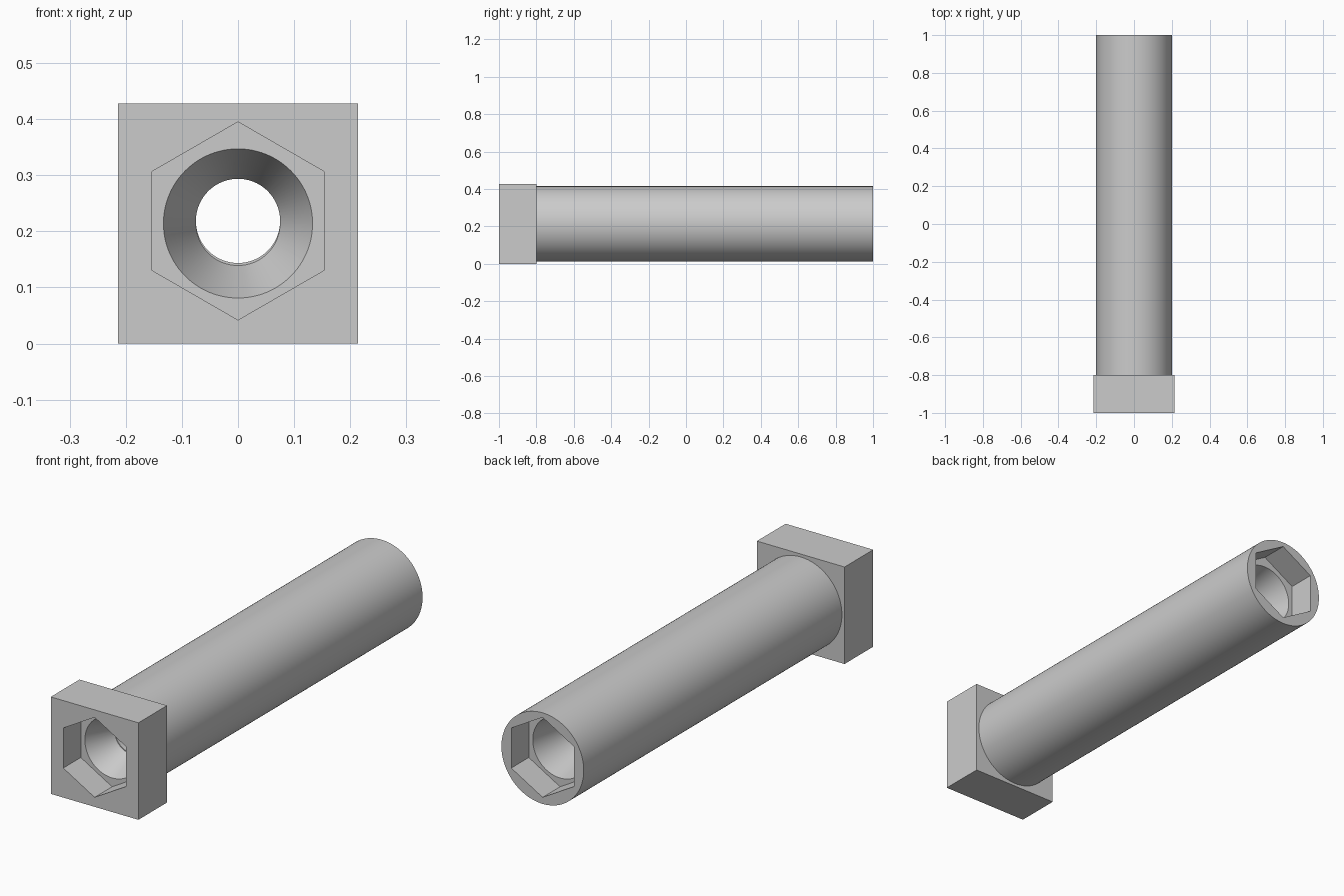
import bpy
import math

cube = bpy.data.objects.get("Cube")
if cube:
    bpy.data.objects.remove(cube, do_unlink=True)

grey = bpy.data.materials.new("plain grey")
grey.use_nodes = True
colour = (0.6, 0.6, 0.6, 1)
grey.diffuse_color = colour
grey.node_tree.nodes["Principled BSDF"].inputs["Base Color"].default_value = colour

AXIS_Z = 0.214      # centre of head, shaft and tapers
BORE_Z = 0.2185     # centre of hex sockets and through hole


def tube(name, y0, y1, r0, r1, z, sides=96):
    """Solid of revolution along y, radius r0 at y0 and r1 at y1."""
    bpy.ops.mesh.primitive_cone_add(
        vertices=sides, radius1=r0, radius2=r1, depth=y1 - y0,
        location=(0, (y0 + y1) / 2, z), rotation=(-math.pi / 2, 0, 0))
    obj = bpy.context.object
    obj.name = name
    bpy.ops.object.transform_apply(location=True, rotation=True, scale=True)
    obj.data.materials.append(grey)
    return obj


def combine(target, tool, operation):
    mod = target.modifiers.new(tool.name, 'BOOLEAN')
    mod.operation = operation
    mod.solver = 'EXACT'
    mod.object = tool
    tool.hide_render = True
    bpy.context.view_layer.objects.active = target
    bpy.ops.object.modifier_apply(modifier=mod.name)
    bpy.data.objects.remove(tool, do_unlink=True)


# Round shaft joined to the square head
body = tube("socketed_shaft", -0.9, 1.0, 0.201, 0.201, AXIS_Z)
bpy.ops.mesh.primitive_cube_add(size=1, location=(0, -0.9, AXIS_Z))
head = bpy.context.object
head.name = "square_head"
head.scale = (0.428, 0.2, 0.428)
bpy.ops.object.transform_apply(location=True, rotation=True, scale=True)
head.data.materials.append(grey)
combine(body, head, 'UNION')

# Hex sockets at both ends, point up
for name, y0, y1 in (("front_socket", -1.1, -0.878), ("back_socket", 0.878, 1.1)):
    combine(body, tube(name, y0, y1, 0.1765, 0.1765, BORE_Z, 6), 'DIFFERENCE')

# Tapers narrowing inward from each socket floor, and the through hole
combine(body, tube("front_taper", -0.898, -0.75, 0.142, 0.075, AXIS_Z), 'DIFFERENCE')
combine(body, tube("back_taper", 0.62, 0.898, 0.075, 0.138, AXIS_Z), 'DIFFERENCE')
combine(body, tube("through_hole", -1.2, 1.2, 0.075, 0.075, BORE_Z), 'DIFFERENCE')

# Smooth round walls, sharp edges
bpy.ops.object.select_all(action='DESELECT')
body.select_set(True)
bpy.context.view_layer.objects.active = body
bpy.ops.object.shade_smooth_by_angle(angle=math.radians(12))
